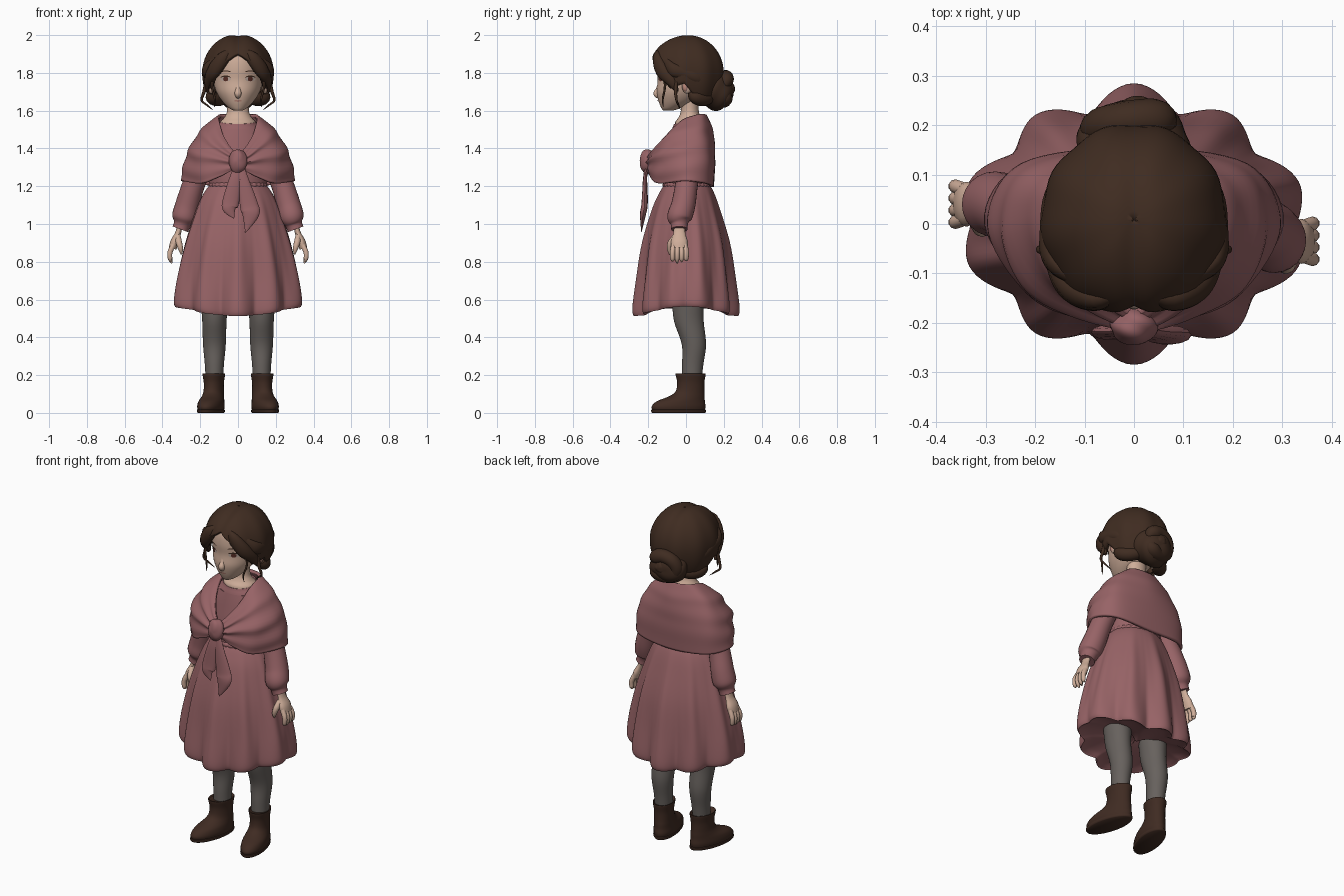
import bpy, bmesh, math
from mathutils import Vector
from mathutils.bvhtree import BVHTree
from math import sin, cos, pi, exp, radians

cube = bpy.data.objects.get("Cube")
if cube:
    bpy.data.objects.remove(cube)


def material(name, r, g, b):
    m = bpy.data.materials.new(name)
    m.use_nodes = True
    m.diffuse_color = (r, g, b, 1)
    node = m.node_tree.nodes["Principled BSDF"]
    node.inputs["Base Color"].default_value = (r, g, b, 1)
    node.inputs["Roughness"].default_value = 0.8
    return m


SKIN = material("skin", .62, .42, .32)
HAIR = material("dark brown hair", .05, .025, .015)
DRESS = material("dusty rose cloth", .31, .125, .133)
SOCKS = material("grey stockings", .135, .12, .11)
BOOTS = material("brown leather", .05, .024, .016)
WHITE = material("eye white", .5, .4, .35)
IRIS = material("iris brown", .1, .028, .02)
LIPS = material("rosy skin", .48, .24, .19)


def spline(pts, n, loop=False):
    """Smooth curve through points of any dimension."""
    m, out = len(pts), []
    get = lambda i: pts[i % m] if loop else pts[min(max(i, 0), m - 1)]
    for i in range(m if loop else m - 1):
        quad = list(zip(get(i - 1), get(i), get(i + 1), get(i + 2)))
        for k in range(n):
            t = k / n
            out.append([q + .5 * t * (r - p + t * (2*p - 5*q + 4*r - s + t * (3*q - p - 3*r + s)))
                        for p, q, r, s in quad])
    if not loop:
        out.append(list(pts[-1]))
    return out


def skin_rings(name, rings, mat, caps=True, thick=0):
    """Join a list of closed rings into one smooth surface."""
    bm = bmesh.new()
    vs = [[bm.verts.new(p) for p in ring] for ring in rings]
    n = len(vs[0])
    for a, b in zip(vs, vs[1:]):
        for i in range(n):
            bm.faces.new((a[i], a[(i + 1) % n], b[(i + 1) % n], b[i]))
    if caps:
        bm.faces.new(vs[0])
        bm.faces.new(vs[-1])
    bmesh.ops.recalc_face_normals(bm, faces=bm.faces)
    me = bpy.data.meshes.new(name)
    bm.to_mesh(me)
    bm.free()
    me.materials.append(mat)
    for f in me.polygons:
        f.use_smooth = True
    me.set_sharp_from_angle(angle=radians(55))
    ob = bpy.data.objects.new(name, me)
    bpy.context.collection.objects.link(ob)
    if thick:
        mod = ob.modifiers.new("thickness", "SOLIDIFY")
        mod.thickness, mod.offset = thick, -1
    return ob


def loft(name, prof, mat, x=0, n=32, per=5, shape=None, turn=0):
    """Stack of horizontal ellipses: z, centre y, x radius, y radius."""
    rings = []
    for z, cy, rx, ry in spline(prof, per):
        ring = []
        for i in range(n):
            a = 2 * pi * i / n
            px, py, pz = max(rx, .002) * sin(a), cy - max(ry, .002) * cos(a), z
            if shape:
                px, py, pz = shape(a, px, py, pz)
            ring.append((x + px * cos(turn) - py * sin(turn), px * sin(turn) + py * cos(turn), pz))
        rings.append(ring)
    return skin_rings(name, rings, mat)


def sweep(name, pts, mat, wide=(1, 0, 0), flat=1, n=14, per=6):
    """Tube through x, y, z, radius; flat squashes it across the wide axis."""
    path, rings = spline(pts, per), []
    for i, p in enumerate(path):
        t = Vector(path[min(i + 1, len(path) - 1)][:3]) - Vector(path[max(i - 1, 0)][:3])
        t.normalize()
        u = Vector(wide)
        u = (u - t * u.dot(t)).normalized()
        v = t.cross(u)
        r = max(p[3], .0015)
        rings.append([Vector(p[:3]) + u * r * cos(2*pi*k/n) + v * r * flat * sin(2*pi*k/n) for k in range(n)])
    return skin_rings(name, rings, mat)


def ball(name, c, r, mat, swirl=0):
    rings = []
    for j in range(1, 24):
        b, ring = pi * j / 24, []
        for i in range(40):
            a = 2 * pi * i / 40
            f = 1 + swirl * sin(3 * a + 5 * cos(b)) * sin(b)
            ring.append((c[0] + r[0]*f*sin(b)*cos(a), c[1] - r[1]*f*cos(b), c[2] + r[2]*f*sin(b)*sin(a)))
        rings.append(ring)
    return skin_rings(name, rings, mat)


# Head, neck and face
head = loft("head", [(1.6, -.095, .02, .025), (1.613, -.08, .046, .05), (1.65, -.045, .084, .1),
                     (1.7, -.02, .115, .135), (1.76, 0, .132, .15), (1.82, .01, .14, .165),
                     (1.88, .01, .135, .158), (1.93, .01, .11, .13), (1.96, .01, .05, .06)], SKIN, n=48)
sweep("neck", [(0, .02, 1.68, .058), (0, .02, 1.6, .058), (0, .02, 1.565, .072), (0, .02, 1.54, .094),
               (0, .02, 1.51, .098)], SKIN, flat=.82, n=28)
sweep("nose", [(0, -.138, 1.75, .01), (0, -.145, 1.715, .014), (0, -.155, 1.69, .018), (0, -.143, 1.672, .012)], SKIN)
tree = BVHTree.FromPolygons([v.co for v in head.data.vertices], [p.vertices for p in head.data.polygons])


def plate(name, x, z, w, h, mat, lift, bow=0):
    """Thin oval laid on the face."""
    rings = []
    for s in (1, .66, .33, .02):
        ring = []
        for i in range(20):
            a = 2 * pi * i / 20
            dx, dz = w * s * cos(a), h * s * sin(a)
            px, pz = x + dx, z + dz - bow * (dx / w) ** 2
            hit = tree.ray_cast(Vector((px, -1, pz)), Vector((0, 1, 0)))[0]
            ring.append((px, hit.y - lift, pz))
        rings.append(ring)
    skin_rings(name, rings, mat)


plate("mouth", 0, 1.652, .022, .005, LIPS, .004)
for s, side in ((1, "left"), (-1, "right")):
    ex = s * .065
    plate(side + "_eye_white", ex, 1.768, .027, .0125, WHITE, .002)
    plate(side + "_iris", ex, 1.768, .0135, .0125, IRIS, .004)
    plate(side + "_upper_lash", ex, 1.783, .029, .0035, HAIR, .005, bow=.008)
    plate(side + "_eyebrow", ex, 1.81, .03, .003, HAIR, .003, bow=.006)
    ball(side + "_ear", (s * .142, .005, 1.728), (.018, .026, .038), SKIN)
    ball(side + "_inner_ear", (s * .15, -.002, 1.725), (.013, .016, .024), LIPS)

# Hair shell with a centre parting and a shaped hairline
LINE = [(0, 1.91), (20, 1.865), (38, 1.8), (60, 1.715), (85, 1.745), (105, 1.665), (181, 1.62)]


def hairline(deg):
    for (a, za), (b, zb) in zip(LINE, LINE[1:]):
        if a <= deg <= b:
            return za + (zb - za) * (deg - a) / (b - a)


rings = []
for k in range(25):
    ring = []
    for i in range(72):
        a = 2 * pi * i / 72 - pi
        rel = hairline(abs(math.degrees(a))) - 1.8
        f = math.acos(rel / (.205 if rel > 0 else .25)) * (k + .01) / 24.01
        x, y, z = .188 * sin(f) * sin(a), -.195 * sin(f) * cos(a), cos(f) * (.205 if cos(f) > 0 else .25)
        g = 1 - .06 * exp(-(x / .028) ** 2) / (1 + exp(18 * y - 1.5)) + .015 * sin(f) ** 3 * cos(9 * a)
        if y < 0 < z:
            y *= 1 + .12 * sin(2 * f) * cos(a)
        ring.append((x * g, .008 + y * g, 1.8 + z * g))
    rings.append(ring)
skin_rings("hair_shell", rings, HAIR, caps=False, thick=.025)
ball("crown_cap", (0, .02, 1.85), (.14, .15, .13), HAIR)

# Locks, loose strands and bun
for s, side in ((1, "left"), (-1, "right")):
    sweep(side + "_fringe", [(s*.025, -.135, 1.915, .012), (s*.075, -.15, 1.88, .034), (s*.125, -.128, 1.815, .04),
                             (s*.155, -.08, 1.76, .03), (s*.163, -.045, 1.70, .008)], HAIR, (0, 0, 1), .75)
    sweep(side + "_temple_lock", [(s*.1, -.12, 1.88, .02), (s*.16, -.075, 1.82, .035), (s*.168, -.01, 1.8, .035),
                                  (s*.155, .07, 1.77, .032), (s*.09, .14, 1.73, .02)], HAIR, (0, 0, 1), .65)
    sweep(side + "_nape_roll", [(s*.14, .025, 1.70, .02), (s*.136, .05, 1.672, .036), (s*.1, .095, 1.662, .038),
                                (s*.04, .14, 1.68, .03)], HAIR, (0, 0, 1))
    sweep(side + "_cheek_strand", [(s*.135, -.11, 1.79, .01), (s*.137, -.112, 1.72, .006), (s*.122, -.123, 1.66, .005),
                                   (s*.125, -.12, 1.62, .001)], HAIR, n=8)
    sweep(side + "_loose_curl", [(s*.165, -.05, 1.76, .012), (s*.18, -.055, 1.7, .009), (s*.192, -.05, 1.655, .006),
                                 (s*.165, -.04, 1.63, .005), (s*.135, -.03, 1.605, .001)], HAIR, n=8)
ball("bun", (0, .158, 1.705), (.114, .095, .102), HAIR, .05)
sweep("bun_coil", [(.07 * cos(t * pi / 4), .2 + .012 * sin(t), 1.715 + .06 * sin(t * pi / 4), .04 if 0 < t < 8 else .01)
                   for t in range(9)], HAIR, (0, 1, 0))
ball("bun_centre", (.005, .215, 1.715), (.045, .044, .042), HAIR, .05)

# Dress: bodice, pleated skirt with a closed underside, and gathered waist
loft("bodice", [(1.17, .005, .148, .116), (1.3, .01, .16, .125), (1.42, .02, .165, .115), (1.5, .02, .128, .098),
                (1.53, .018, .102, .086), (1.542, .018, .094, .08), (1.53, .02, .085, .07)], DRESS,
     n=48, shape=lambda a, x, y, z: (x, y, z - .012 * cos(a) * (z > 1.5)))


def pleats(a, x, y, z):
    t = min(max((1.21 - z) / .7, 0), 1)
    notch = 1 - math.sqrt(cos(5 * a) ** 2 + .03) / math.sqrt(1.03)
    f = 1 - .22 * t ** .8 * notch * (1 - .6 * sin(a) ** 2) + .014 * sin(t * pi) * cos(20 * a)
    f -= .05 * t * sin(2 * a) ** 2
    return x * f, y * f, z + .05 * t * t * sin(a) ** 2


loft("skirt", [(1.215, .005, .14, .115), (1.17, .004, .178, .142), (1.08, 0, .222, .178), (.9, 0, .283, .23),
               (.7, 0, .333, .263), (.56, 0, .354, .283), (.516, 0, .348, .278), (.519, 0, .335, .265),
               (.535, 0, .28, .22), (.55, 0, .16, .13), (.555, 0, .02, .02)], DRESS, n=160, per=6, shape=pleats)
loft("waist_ruffle", [(1.19, .005, .145, .118), (1.2, .005, .154, .126), (1.212, .005, .154, .126),
                      (1.22, .005, .145, .118)], DRESS, n=120,
     shape=lambda a, x, y, z: (x * (1 + .02 * cos(30 * a)), y * (1 + .02 * cos(30 * a)), z))

# Shawl: columns from neck edge to hem, running from front to back
half = [[(0, -.185, 1.375), (.01, -.205, 1.35), (.012, -.21, 1.32), (0, -.2, 1.29)],
        [(.07, -.115, 1.455), (.11, -.15, 1.42), (.125, -.183, 1.34), (.1, -.19, 1.25)],
        [(.1, -.03, 1.545), (.17, -.08, 1.48), (.225, -.125, 1.35), (.2, -.145, 1.215)],
        [(.105, .04, 1.575), (.2, .02, 1.495), (.276, 0, 1.36), (.303, 0, 1.23)],
        [(.08, .09, 1.582), (.165, .1, 1.5), (.222, .12, 1.36), (.226, .122, 1.212)],
        [(0, .11, 1.578), (0, .145, 1.49), (0, .155, 1.35), (0, .148, 1.195)]]
columns = half + [[(-x, y, z) for x, y, z in c] for c in half[-2:0:-1]]
rows = [spline(r, 8, True) for r in zip(*[spline(c, 9) for c in columns])]
for j, row in enumerate(rows):
    t = j / (len(rows) - 1)
    for p in row:
        front = 1 / (1 + exp(22 * p[1]))
        f = 1 + (.006 + .03 * front) * sin(2 * pi * 4 * t + 9 * p[1]) * sin(pi * t)
        p[0], p[1] = p[0] * f, p[1] * f
skin_rings("shawl", rows, DRESS, caps=False, thick=.018)
ball("shawl_knot", (0, -.205, 1.33), (.048, .04, .066), DRESS, .04)
sweep("right_shawl_tail", [(0, -.21, 1.31, .02), (-.015, -.217, 1.23, .034), (-.038, -.217, 1.12, .044),
                           (-.045, -.222, 1.08, .036), (-.022, -.228, 1.03, .002)], DRESS, (1, 0, 0), .35)
sweep("left_shawl_tail", [(.01, -.21, 1.31, .02), (.03, -.217, 1.22, .032), (.058, -.22, 1.1, .048),
                          (.066, -.228, 1.05, .045), (.04, -.236, .955, .002)], DRESS, (1, 0, 0), .35)

# Arms, legs and boots; the left hand is held a little further forward
for s, side, d in ((1, "left", -.035), (-1, "right", .04)):
    sweep(side + "_sleeve", [(s*.14, .02, 1.43, .055), (s*.192, .015, 1.32, .06), (s*.238, .012 + d*.3, 1.2, .06),
                             (s*.268, .01 + d*.7, 1.1, .064), (s*.285, d, 1.035, .065), (s*.295, d, 1.0, .046),
                             (s*.305, d, .972, .044)], DRESS, n=24)
    sweep(side + "_palm", [(s*.305, d, 1.0, .03), (s*.318, d, .95, .032), (s*.336, d, .905, .045),
                           (s*.346, d, .87, .042)], SKIN, (0, 1, 0), .5)
    for k in range(4):
        y = d + (k - 1.5) * .024
        drop = .79 + .012 * abs(k - 1.2)
        sweep(f"{side}_finger_{k + 1}", [(s*.342, d + (k - 1.5)*.02, .89, .014), (s*.36, y, .85, .014),
                                         (s*.359, y, .815, .012), (s*.35, y, drop, .004)], SKIN, (0, 1, 0), n=10)
    sweep(side + "_thumb", [(s*.32, d - .015, .94, .016), (s*.312, d - .045, .9, .017), (s*.303, d - .052, .865, .013),
                            (s*.3, d - .05, .84, .004)], SKIN, (0, 1, 0), n=10)
    loft(side + "_leg", [(.15, .03, .046, .05), (.25, .035, .05, .056), (.36, .042, .06, .064), (.48, .016, .064, .078),
                         (.56, .01, .07, .082), (.6, .005, .072, .082)], SOCKS, x=s * .125)
    loft(side + "_boot", [(.012, -.04, .062, .142), (.035, -.04, .066, .146), (.062, -.028, .063, .13),
                          (.088, .005, .056, .096), (.115, .022, .052, .077), (.16, .026, .052, .073),
                          (.2, .025, .058, .08), (.208, .025, .056, .078), (.2, .025, .05, .07)],
         BOOTS, x=s * .134, turn=s * .24)
    loft(side + "_sole", [(0, -.04, .062, .144), (.006, -.04, .067, .149), (.016, -.04, .067, .149), (.018, -.04, .06, .14)],
         BOOTS, x=s * .134, turn=s * .24, per=2)
